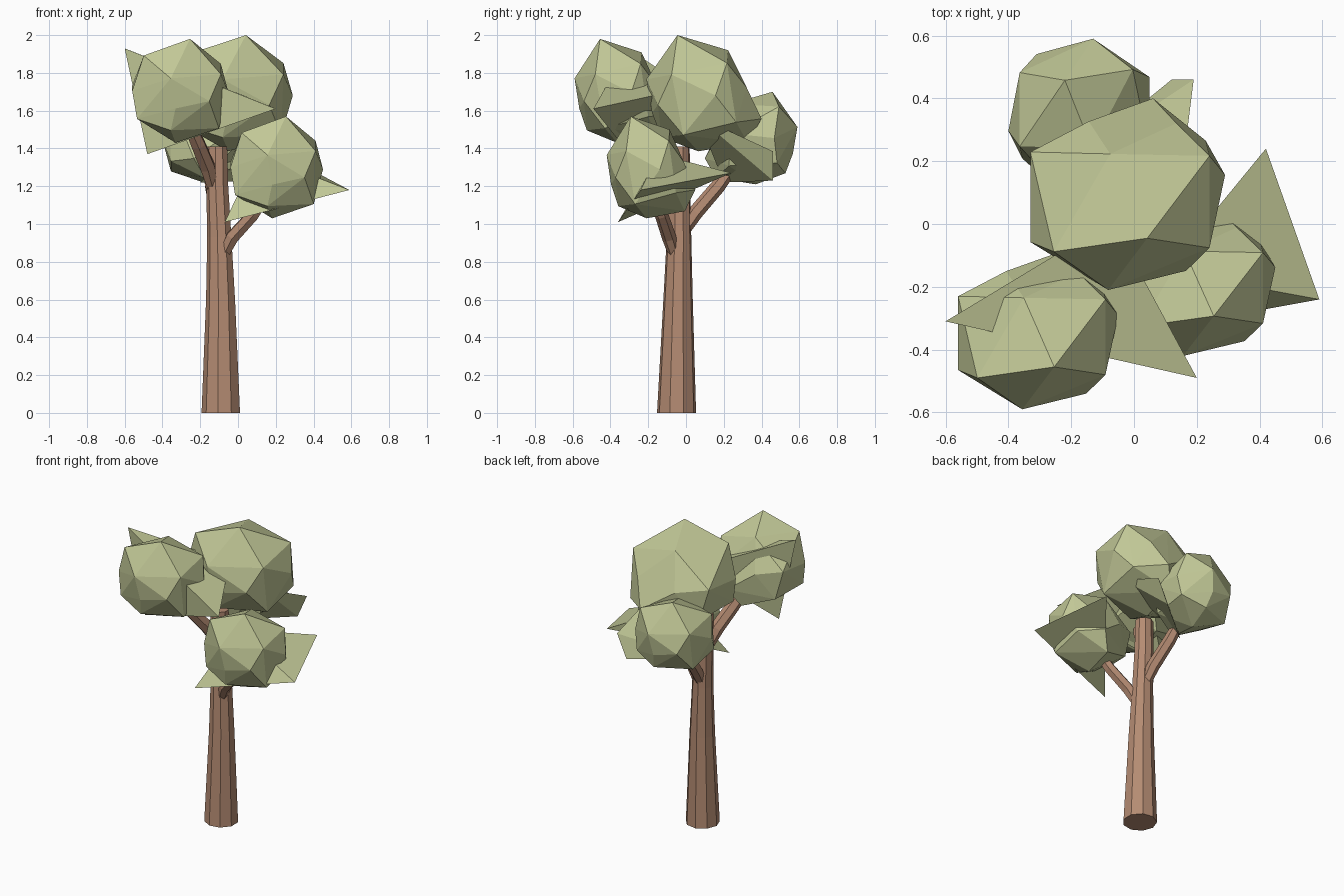
import bpy, bmesh, math
from mathutils import Vector, Matrix

if "Cube" in bpy.data.objects:
    bpy.data.objects.remove(bpy.data.objects["Cube"])


def material(name, rgb):
    m = bpy.data.materials.new(name)
    m.diffuse_color = (*rgb, 1)
    m.use_nodes = True
    m.node_tree.nodes["Principled BSDF"].inputs["Base Color"].default_value = m.diffuse_color
    return m


bark = material("bark", (0.46, 0.26, 0.17))
leaf = material("leaf", (0.54, 0.58, 0.31))


def finish(bm, name, mat):
    bmesh.ops.recalc_face_normals(bm, faces=bm.faces)
    me = bpy.data.meshes.new(name)
    bm.to_mesh(me)
    bm.free()
    me.materials.append(mat)
    ob = bpy.data.objects.new(name, me)
    bpy.context.collection.objects.link(ob)


def limb(name, path, sides, flat=False):
    """Tapered faceted tube through (x, y, z, radius) points."""
    bm = bmesh.new()
    pts = [Vector(p[:3]) for p in path]
    rings = []
    for i, p in enumerate(pts):
        d = pts[min(i + 1, len(pts) - 1)] - pts[max(i - 1, 0)]
        rot = Matrix() if flat else Vector((0, 0, 1)).rotation_difference(d).to_matrix().to_4x4()
        ring = []
        for k in range(sides):
            a = math.tau * (k + 0.5) / sides
            v = Vector((math.cos(a), math.sin(a), 0)) * path[i][3]
            ring.append(bm.verts.new(p + rot @ v))
        rings.append(ring)
    for a, b in zip(rings, rings[1:]):
        for k in range(sides):
            n = (k + 1) % sides
            bm.faces.new((a[k], a[n], b[n], b[k]))
    bm.faces.new(rings[0])
    bm.faces.new(rings[-1])
    finish(bm, name, bark)


# corners of one chunky clump inside a unit box
CHUNK = [(.6, .27, 1), (.41, .71, .87), (.92, .70, .76), (.12, .2, .84),
         (0, .72, .55), (0, .25, .5), (.4, 0, .62), (.45, .05, .33),
         (.92, .22, .66), (1, .6, .48), (.63, 1, .28), (.3, .88, .5),
         (.75, .87, .55), (.05, .22, .23), (.45, .45, 0), (.9, .32, .14),
         (.1, .74, .2), (.9, .78, .25), (.5, .88, .07), (.4, .13, .12),
         (.8, .1, .4)]


def clump(name, lo, hi, turned=False):
    """Convex chunk stretched to a box, optionally half-turned about z."""
    bm = bmesh.new()
    for x, y, z in CHUNK:
        c = (1 - x, 1 - y, z) if turned else (x, y, z)
        bm.verts.new([l + t * (h - l) for l, h, t in zip(lo, hi, c)])
    bmesh.ops.convex_hull(bm, input=bm.verts)
    loose = [v for v in bm.verts if not v.link_faces]
    bmesh.ops.delete(bm, geom=loose, context='VERTS')
    finish(bm, name, leaf)


def shard(name, corners):
    """Pointed leaf wedge that pokes out of a clump."""
    bm = bmesh.new()
    v = [bm.verts.new(c) for c in corners]
    for i, j, k in ((0, 1, 2), (0, 1, 3), (0, 2, 3), (1, 2, 3)):
        bm.faces.new((v[i], v[j], v[k]))
    finish(bm, name, leaf)


# trunk and branches
limb("trunk", [(-0.088, -0.05, 0, 0.105), (-0.090, -0.042, 0.6, 0.079),
               (-0.097, -0.037, 0.93, 0.066), (-0.108, -0.036, 1.2, 0.06),
               (-0.110, -0.036, 1.41, 0.056)], 9, True)
limb("branch_right", [(-0.08, -0.06, 0.83, 0.03), (-0.03, -0.09, 0.93, 0.038),
                      (0.08, -0.13, 1.05, 0.036), (0.19, -0.18, 1.22, 0.026)], 6)
limb("branch_left", [(-0.13, -0.04, 1.18, 0.03), (-0.16, -0.10, 1.30, 0.044),
                     (-0.21, -0.19, 1.42, 0.042), (-0.29, -0.31, 1.6, 0.03)], 6)
limb("branch_back", [(-0.10, -0.01, 0.97, 0.035), (-0.11, 0.05, 1.06, 0.04),
                     (-0.14, 0.17, 1.20, 0.039), (-0.17, 0.3, 1.38, 0.028)], 6)

# foliage clumps
clump("foliage_top", (-0.33, -0.21, 1.385), (0.29, 0.40, 2.0))
clump("foliage_front_left", (-0.56, -0.59, 1.43), (-0.05, -0.09, 1.98))
clump("foliage_front_right", (-0.04, -0.42, 1.03), (0.45, 0.05, 1.57))
clump("foliage_back", (-0.40, 0.10, 1.21), (0.05, 0.59, 1.70), True)

# leaf wedges
shard("leaf_wedge_left", [(0.20, -0.49, 1.61), (-0.6, -0.31, 1.93),
                          (-0.48, -0.30, 1.37), (-0.07, 0.01, 1.72)])
shard("leaf_wedge_right", [(0.42, 0.24, 1.27), (0.59, -0.24, 1.18),
                           (-0.07, -0.36, 1.01), (0.10, -0.15, 1.37)])
shard("leaf_wedge_back", [(0.19, 0.46, 1.385), (0.12, 0.46, 1.23),
                          (-0.20, 0.20, 1.22), (0.14, 0.06, 1.57)])
